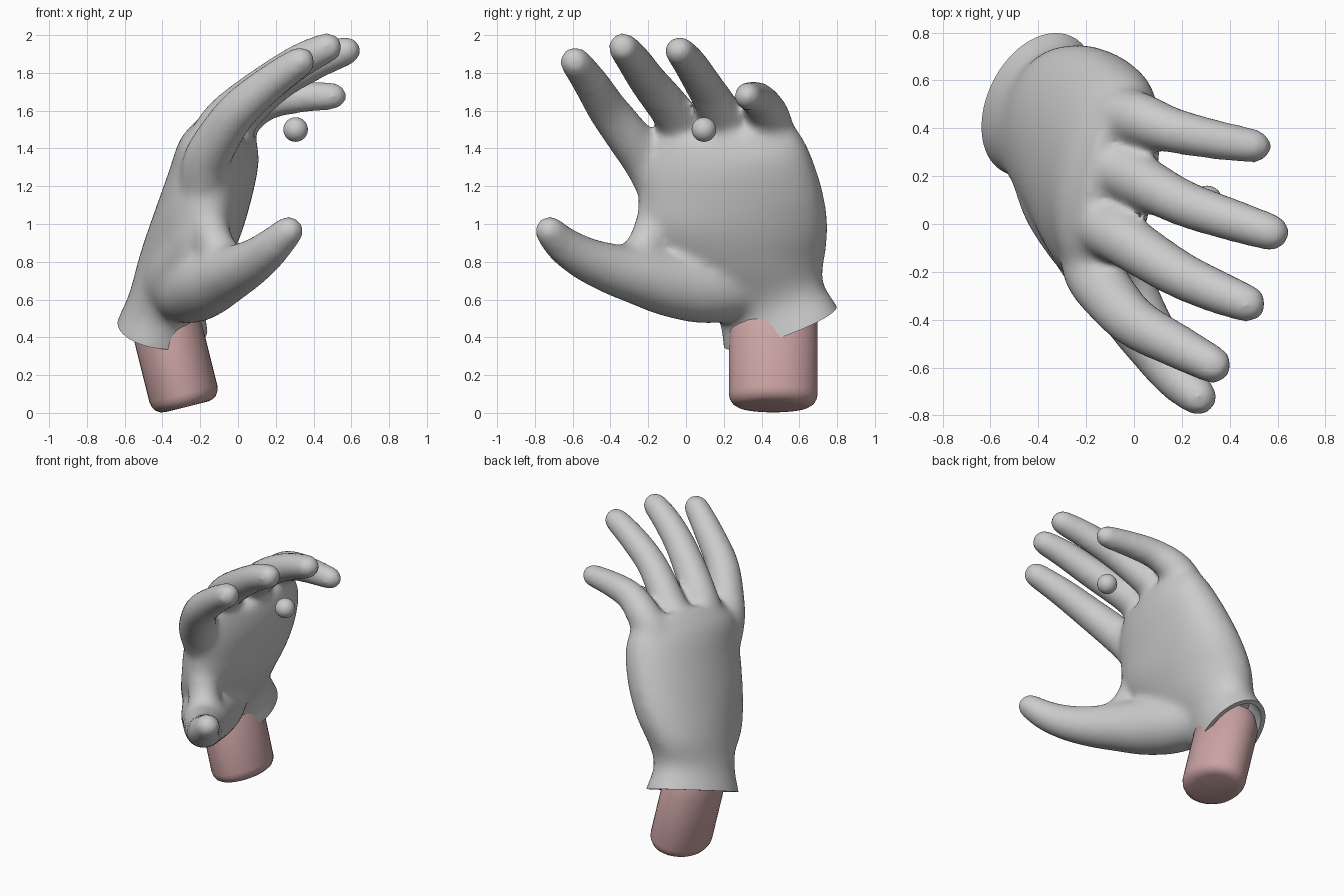
import bpy, bmesh, math
from mathutils import Vector

if "Cube" in bpy.data.objects:
    bpy.data.objects.remove(bpy.data.objects["Cube"])


def material(name, rgb):
    m = bpy.data.materials.new(name)
    m.diffuse_color = (*rgb, 1)
    m.use_nodes = True
    m.node_tree.nodes["Principled BSDF"].inputs["Base Color"].default_value = m.diffuse_color
    return m


grey = material("glove grey", (0.6, 0.6, 0.6))
pink = material("wrist pink", (0.6, 0.37, 0.37))


def smooth_rows(rows, steps=6):
    """Catmull-Rom interpolation through rows of numbers."""
    ext = [rows[0]] + list(rows) + [rows[-1]]
    out = []
    for i in range(len(rows) - 1):
        quad = ext[i:i + 4]
        for k in range(steps):
            t = k / steps
            out.append([0.5 * (2 * b + (c - a) * t + (2 * a - 5 * b + 4 * c - d) * t * t
                               + (3 * b - a - 3 * c + d) * t ** 3)
                        for a, b, c, d in zip(*quad)])
    return out + [list(rows[-1])]


def ellipse(c, u, v, n=40, front=1.0):
    """Oval ring; a front power below 1 flattens its +v side."""
    pts = []
    for i in range(n):
        a = 2 * math.pi * i / n
        s = math.sin(a)
        pts.append(c + u * math.cos(a) + v * (max(s, 0) ** front if s > 0 else s))
    return pts


def loft(bm, rings):
    """Closed skin over a list of rings."""
    vs = [[bm.verts.new(p) for p in r] for r in rings]
    n = len(vs[0])
    faces = [bm.faces.new((a[i], a[(i + 1) % n], b[(i + 1) % n], b[i]))
             for a, b in zip(vs, vs[1:]) for i in range(n)]
    faces += [bm.faces.new(vs[0][::-1]), bm.faces.new(vs[-1])]
    bmesh.ops.recalc_face_normals(bm, faces=faces)


def digit(bm, path):
    """Tapering round finger with domed ends; rows are x, y, z, radius."""
    pts = smooth_rows(path)
    cs = [Vector(p[:3]) for p in pts]
    rings = []
    for i, c in enumerate(cs):
        d = (cs[min(i + 1, len(cs) - 1)] - cs[max(i - 1, 0)]).normalized()
        u = d.cross(Vector((0, 0, 1))).normalized()
        v = u.cross(d)
        r = pts[i][3]
        r += 0.0011 / r  # allowance for the softening pass
        if i == 0:
            for a in (78, 60, 40, 20):
                s, h = math.cos(math.radians(a)), math.sin(math.radians(a))
                rings.append(ellipse(c - d * r * h, u * r * s, v * r * s, 24))
        rings.append(ellipse(c, u * r, v * r, 24))
    for a in (20, 40, 60, 78):
        s, h = math.cos(math.radians(a)), math.sin(math.radians(a))
        rings.append(ellipse(c + d * r * h, u * r * s, v * r * s, 24))
    loft(bm, rings)


def finish(name, bm, mat):
    me = bpy.data.meshes.new(name)
    bm.to_mesh(me)
    bm.free()
    me.materials.append(mat)
    me.polygons.foreach_set("use_smooth", [True] * len(me.polygons))
    ob = bpy.data.objects.new(name, me)
    bpy.context.collection.objects.link(ob)
    return ob


def activate(ob):
    bpy.ops.object.select_all(action='DESELECT')
    bpy.context.view_layer.objects.active = ob
    ob.select_set(True)


# Palm sections: thumb-side edge xyz, little-finger-side edge xyz, half-thickness vector xyz
palm = [
    (-0.42, 0.23, 0.22, -0.42, 0.84, 0.46, 0.265, 0.08, 0.0),
    (-0.42, 0.21, 0.34, -0.38, 0.79, 0.57, 0.235, 0.07, -0.03),
    (-0.41, 0.16, 0.52, -0.34, 0.72, 0.70, 0.195, 0.02, -0.03),
    (-0.31, -0.05, 0.75, -0.28, 0.735, 0.85, 0.22, -0.04, -0.04),
    (-0.23, -0.225, 1.00, -0.20, 0.745, 1.00, 0.225, -0.05, -0.06),
    (-0.20, -0.24, 1.20, -0.10, 0.71, 1.20, 0.21, -0.05, -0.07),
    (-0.18, -0.25, 1.35, -0.02, 0.63, 1.42, 0.185, -0.03, -0.08),
    (-0.11, -0.17, 1.48, 0.00, 0.53, 1.56, 0.125, -0.02, -0.06),
]


def palm_ring(row, inset=0.0, front=1.0):
    a, b, t = Vector(row[0:3]), Vector(row[3:6]), Vector(row[6:9])
    w = (b - a) / 2
    return ellipse((a + b) / 2, w * (1 - inset / w.length), t * (1 - inset / t.length), 48, front)


# Palm, rounded at the back and flatter on the inside
bm = bmesh.new()
rows = smooth_rows(palm)
loft(bm, [palm_ring(r, -0.004, 1 - 0.25 * min(max((i - 10) / 10, 0), 1))
          for i, r in enumerate(rows)])
# Thumb with its fleshy base
digit(bm, [(-0.34, 0.34, 0.67, 0.16), (-0.26, 0.12, 0.665, 0.188), (-0.17, -0.08, 0.69, 0.178),
           (-0.08, -0.24, 0.725, 0.153), (0.015, -0.40, 0.765, 0.127), (0.108, -0.54, 0.82, 0.106),
           (0.192, -0.65, 0.89, 0.088), (0.268, -0.722, 0.963, 0.067)])
# Web between thumb and palm, and the thumb-side edge of the hand
digit(bm, [(-0.05, -0.29, 0.78, 0.10), (-0.12, -0.21, 0.89, 0.09), (-0.17, -0.15, 1.06, 0.09)])
digit(bm, [(-0.40, 0.30, 0.62, 0.13), (-0.32, 0.10, 0.74, 0.15), (-0.23, -0.06, 0.88, 0.14),
           (-0.2, -0.10, 1.02, 0.13)])
# Index finger
digit(bm, [(-0.18, -0.06, 1.0, 0.115), (-0.18, -0.12, 1.17, 0.12), (-0.17, -0.2, 1.32, 0.118),
           (-0.12, -0.28, 1.43, 0.112), (0.0, -0.41, 1.6, 0.098), (0.18, -0.51, 1.755, 0.083),
           (0.33, -0.588, 1.86, 0.067)])
# Middle finger
digit(bm, [(-0.17, 0.06, 1.2, 0.10), (-0.14, 0.0, 1.43, 0.112), (-0.05, -0.06, 1.575, 0.106),
           (0.17, -0.2, 1.755, 0.091), (0.34, -0.28, 1.87, 0.08), (0.475, -0.333, 1.935, 0.066)])
# Ring finger
digit(bm, [(-0.14, 0.28, 1.2, 0.10), (-0.11, 0.25, 1.43, 0.112), (0.01, 0.19, 1.575, 0.103),
           (0.2, 0.09, 1.74, 0.088), (0.4, 0.02, 1.85, 0.078), (0.573, -0.035, 1.917, 0.064)])
# Little finger
digit(bm, [(-0.14, 0.45, 1.2, 0.08), (-0.08, 0.45, 1.43, 0.105), (0.01, 0.445, 1.555, 0.103),
           (0.15, 0.395, 1.645, 0.086), (0.33, 0.355, 1.672, 0.071), (0.505, 0.325, 1.677, 0.055)])

# Fuse palm and digits into one soft surface
glove = finish("glove", bm, grey)
fuse = glove.modifiers.new("fuse", 'REMESH')
fuse.mode = 'VOXEL'
fuse.voxel_size = 0.018
fuse.use_smooth_shade = True
soften = glove.modifiers.new("soften", 'SMOOTH')
soften.factor = 0.5
soften.iterations = 30

# Hollow the cuff and trim its rim with one stepped cutter
rim = palm[1]
wide = palm_ring(rim, -0.13)
bm = bmesh.new()
loft(bm, [[p - Vector((0, 0, 0.4)) for p in wide], wide, palm_ring(rim, 0.034)]
     + [palm_ring(r, 0.034) for r in rows[7:13]])
cutter = finish("cuff_cutter", bm, grey)
cutter.hide_render = True
hollow = glove.modifiers.new("hollow", 'BOOLEAN')
hollow.operation = 'DIFFERENCE'
hollow.object = cutter
activate(glove)
bpy.ops.object.convert(target='MESH')
bpy.ops.object.shade_smooth_by_angle(angle=math.radians(50))
bpy.data.objects.remove(cutter)

# Wrist stub: tilted oval post with a rounded bottom
tilt = math.radians(14)
axis = Vector((-math.sin(tilt), 0, math.cos(tilt)))
side = Vector((math.cos(tilt), 0, math.sin(tilt)))
base = Vector((-0.272, 0.462, 0.032))
bm = bmesh.new()
loft(bm, [ellipse(base + axis * s, side * (0.185 - e), Vector((0, 0.235 - e, 0)))
          for s, e in [(0, 0.07), (0.005, 0.044), (0.02, 0.02), (0.044, 0.005), (0.07, 0),
                       (0.48, 0), (0.56, 0.03)]])
wrist = finish("wrist", bm, pink)
activate(wrist)
bpy.ops.object.shade_smooth_by_angle(angle=math.radians(40))

# Small floating ball in front of the palm
bm = bmesh.new()
bmesh.ops.create_uvsphere(bm, u_segments=32, v_segments=16, radius=0.065)
ball = finish("ball", bm, grey)
ball.location = (0.305, 0.095, 1.5)
